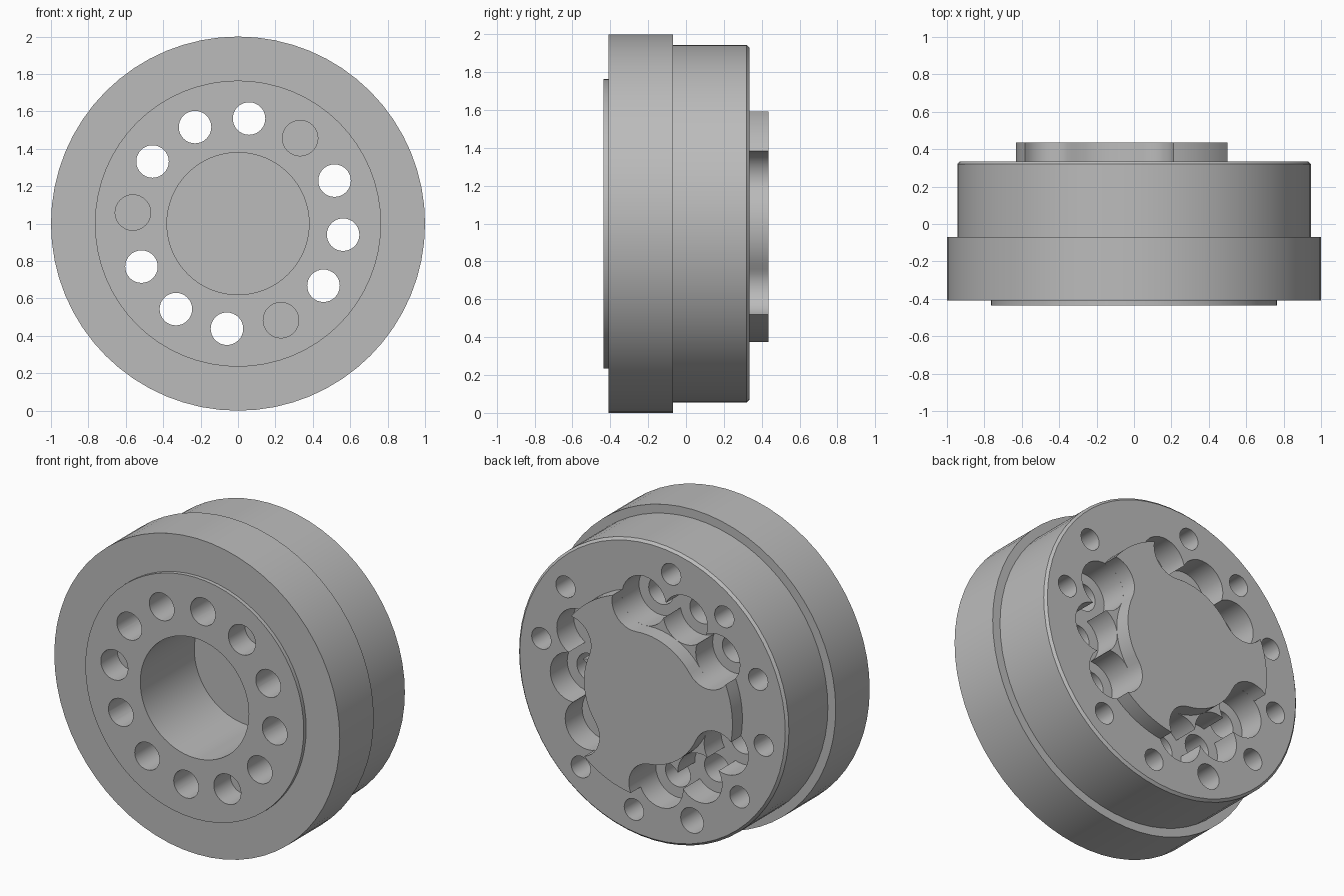
import bpy, bmesh
from math import sin, cos, radians, pi, acos, degrees
from mathutils import Vector, Matrix

cube = bpy.data.objects.get("Cube")
if cube:
    bpy.data.objects.remove(cube, do_unlink=True)

steel = bpy.data.materials.new("grey steel")
steel.use_nodes = True
GREY = (0.5, 0.5, 0.5, 1)
steel.diffuse_color = GREY
steel.node_tree.nodes["Principled BSDF"].inputs["Base Color"].default_value = GREY

AXIS_Z = 1.0          # height of the main axis
FACE = 0.335          # rear face of the drum
BOLT_R = 0.565        # bolt circle radius
BORE = 0.155          # counterbore radius
LOBES = (54, 174, 294)


def finish(bm, name):
    bmesh.ops.recalc_face_normals(bm, faces=bm.faces[:])
    mesh = bpy.data.meshes.new(name)
    bm.to_mesh(mesh)
    bm.free()
    obj = bpy.data.objects.new(name, mesh)
    bpy.context.collection.objects.link(obj)
    mesh.materials.append(steel)
    return obj


def polar(radius, angle, y=0.0):
    a = radians(angle)
    return Vector((radius * cos(a), y, radius * sin(a)))


def lathe(name, profile, segments, centre=(0, 0, 0)):
    """Revolve (radius, y) points about the y axis; the ends are capped."""
    bm = bmesh.new()
    rings = [[bm.verts.new(polar(r, 360 * i / segments, y) + Vector(centre))
              for i in range(segments)] for r, y in profile]
    for a, b in zip(rings, rings[1:]):
        for i in range(segments):
            j = (i + 1) % segments
            bm.faces.new((a[i], a[j], b[j], b[i]))
    bm.faces.new(rings[0])
    bm.faces.new(rings[-1])
    obj = finish(bm, name)
    obj.location.z = AXIS_Z
    return obj


def cut(body, cutter):
    mod = body.modifiers.new("cut", "BOOLEAN")
    mod.operation = "DIFFERENCE"
    mod.solver = "EXACT"
    mod.object = cutter
    bpy.context.view_layer.update()
    graph = bpy.context.evaluated_depsgraph_get()
    mesh = bpy.data.meshes.new_from_object(body.evaluated_get(graph))
    body.modifiers.clear()
    body.data = mesh
    bpy.data.objects.remove(cutter, do_unlink=True)


# Stepped drum with the blind centre bore in its front
drum = lathe("drum", [(0.38, 0.105), (0.38, -0.435), (0.765, -0.435),
                      (0.765, -0.41), (1.0, -0.41), (1.0, -0.07),
                      (0.945, -0.07), (0.945, FACE - 0.015),
                      (0.93, FACE)], 64)

# Bolt circle: blind front holes at the lobes, counterbored through holes between
for k in range(12):
    angle = 54 + 30 * k
    if angle in LOBES:
        steps = [(0.095, -0.6), (0.095, -0.27)]
    else:
        steps = [(0.087, -0.6), (0.087, 0.165), (BORE, 0.165), (BORE, 0.6)]
    cut(drum, lathe("hole_cutter", steps, 32, polar(BOLT_R, angle)))

# Outer ring of blind rear holes, with two places left empty
for k in range(12):
    angle = 9.5 + 30 * k
    if k in (2, 11):
        continue
    radius = 0.08 if k == 8 else 0.068
    steps = [(radius, 0.05), (radius, 0.6)]
    cut(drum, lathe("hole_cutter", steps, 24, polar(0.79, angle)))

# Three-lobed raised hub whose flanks follow the counterbores
OUTER = 0.63
swing = degrees(acos((OUTER**2 + BOLT_R**2 - BORE**2) / (2 * OUTER * BOLT_R)))
half = 30 - swing


def flank(lobe, side):
    """Arc of a counterbore from the lobe tip inward to the waist."""
    hole = lobe + side * 30
    centre = polar(BOLT_R, hole)
    d = polar(OUTER, lobe + side * half) - centre
    along = d.dot(polar(1, hole))
    start = degrees(acos(along / BORE))
    return [centre + polar(BORE, hole - side * (start + (180 - start) * i / 10))
            for i in range(11)]


outline = []
for lobe in LOBES:
    outline += reversed(flank(lobe, -1))
    outline += [polar(OUTER, lobe - half + half * i / 4) for i in range(1, 8)]
    outline += flank(lobe, 1)
    outline += [polar(BOLT_R - BORE, lobe + 30 + 5 * i) for i in range(1, 12)]

bm = bmesh.new()
base = bm.faces.new([bm.verts.new(p + Vector((0, FACE, 0))) for p in outline])
top = bmesh.ops.extrude_face_region(bm, geom=[base], use_keep_orig=True)["geom"]
bmesh.ops.translate(bm, vec=(0, 0.1, 0),
                    verts=[g for g in top if isinstance(g, bmesh.types.BMVert)])
hub = finish(bm, "raised_hub")
hub.location.z = AXIS_Z

# Smooth round walls, crisp edges
bpy.ops.object.select_all(action="DESELECT")
for obj in (drum, hub):
    obj.select_set(True)
bpy.context.view_layer.objects.active = drum
bpy.ops.object.shade_smooth_by_angle(angle=radians(30))
